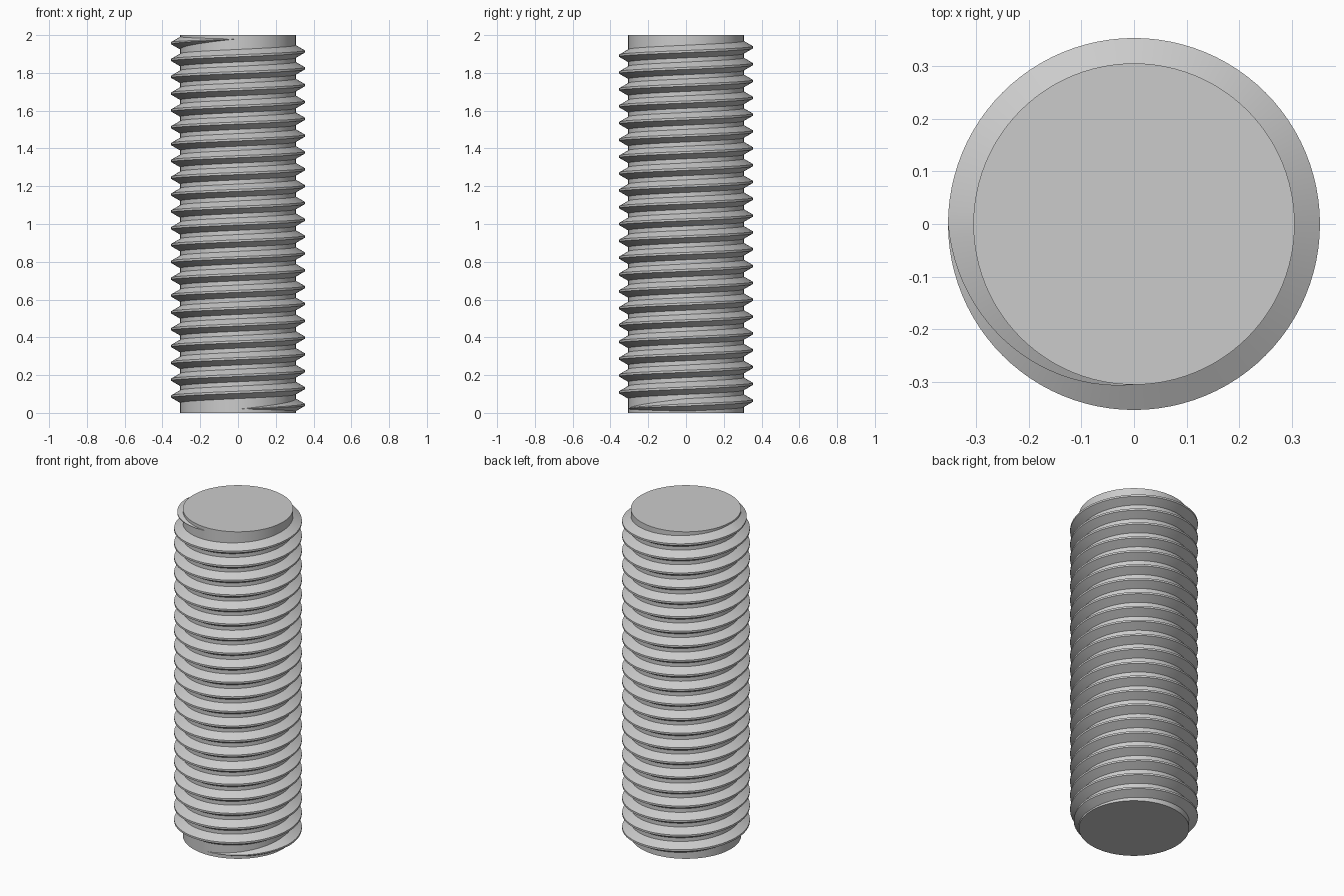
import bpy, bmesh
from math import sin, cos, pi

if "Cube" in bpy.data.objects:
    bpy.data.objects.remove(bpy.data.objects["Cube"], do_unlink=True)

SEGMENTS = 96                        # steps per turn
TURNS = 22
LENGTH = 2.0
START = 0.02                         # height where the thread begins
PITCH = (LENGTH - 2 * START) / TURNS
OUTER = 0.354
DEPTH = 0.0482
ROOT = OUTER - DEPTH
SINK = 0.003                         # overlap of thread into the core

steel = bpy.data.materials.new("steel grey")
steel.use_nodes = True
grey = (0.6, 0.6, 0.6, 1)
steel.diffuse_color = grey
steel.node_tree.nodes["Principled BSDF"].inputs["Base Color"].default_value = grey


def finish(bm, name):
    bmesh.ops.recalc_face_normals(bm, faces=bm.faces)
    mesh = bpy.data.meshes.new(name)
    bm.to_mesh(mesh)
    bm.free()
    mesh.materials.append(steel)
    obj = bpy.data.objects.new(name, mesh)
    bpy.context.collection.objects.link(obj)
    bpy.ops.object.select_all(action="DESELECT")
    obj.select_set(True)
    bpy.context.view_layer.objects.active = obj
    bpy.ops.object.shade_smooth_by_angle(angle=pi / 6)
    return obj


# Plain cylindrical core
bm = bmesh.new()
bmesh.ops.create_cone(bm, cap_ends=True, segments=SEGMENTS,
                      radius1=ROOT, radius2=ROOT, depth=LENGTH)
bmesh.ops.translate(bm, verts=bm.verts, vec=(0, 0, LENGTH / 2))
finish(bm, "core_rod")

# Right-hand trapezoidal thread, run out over a quarter turn at each end
bm = bmesh.new()
steps = TURNS * SEGMENTS
rings = []
for i in range(steps + 1):
    angle = -pi / 2 + 2 * pi * i / SEGMENTS
    z = START + PITCH * i / SEGMENTS
    taper = min(1, i / (SEGMENTS / 4), (steps - i) / (SEGMENTS / 4))
    taper = max(taper, 0.001)
    base, crest = PITCH * 3 / 8 * taper, PITCH / 16 * taper
    foot, tip = ROOT - SINK, ROOT + DEPTH * taper
    wide = base + SINK * 0.577 * taper
    profile = [(foot, -wide), (tip, -crest), (tip, crest), (foot, wide)]
    rings.append([bm.verts.new((r * cos(angle), r * sin(angle), z + h))
                  for r, h in profile])
for a, b in zip(rings, rings[1:]):
    for k in range(4):
        n = (k + 1) % 4
        bm.faces.new((a[k], b[k], b[n], a[n]))
bm.faces.new(rings[0])
bm.faces.new(rings[-1])
finish(bm, "helical_thread")
